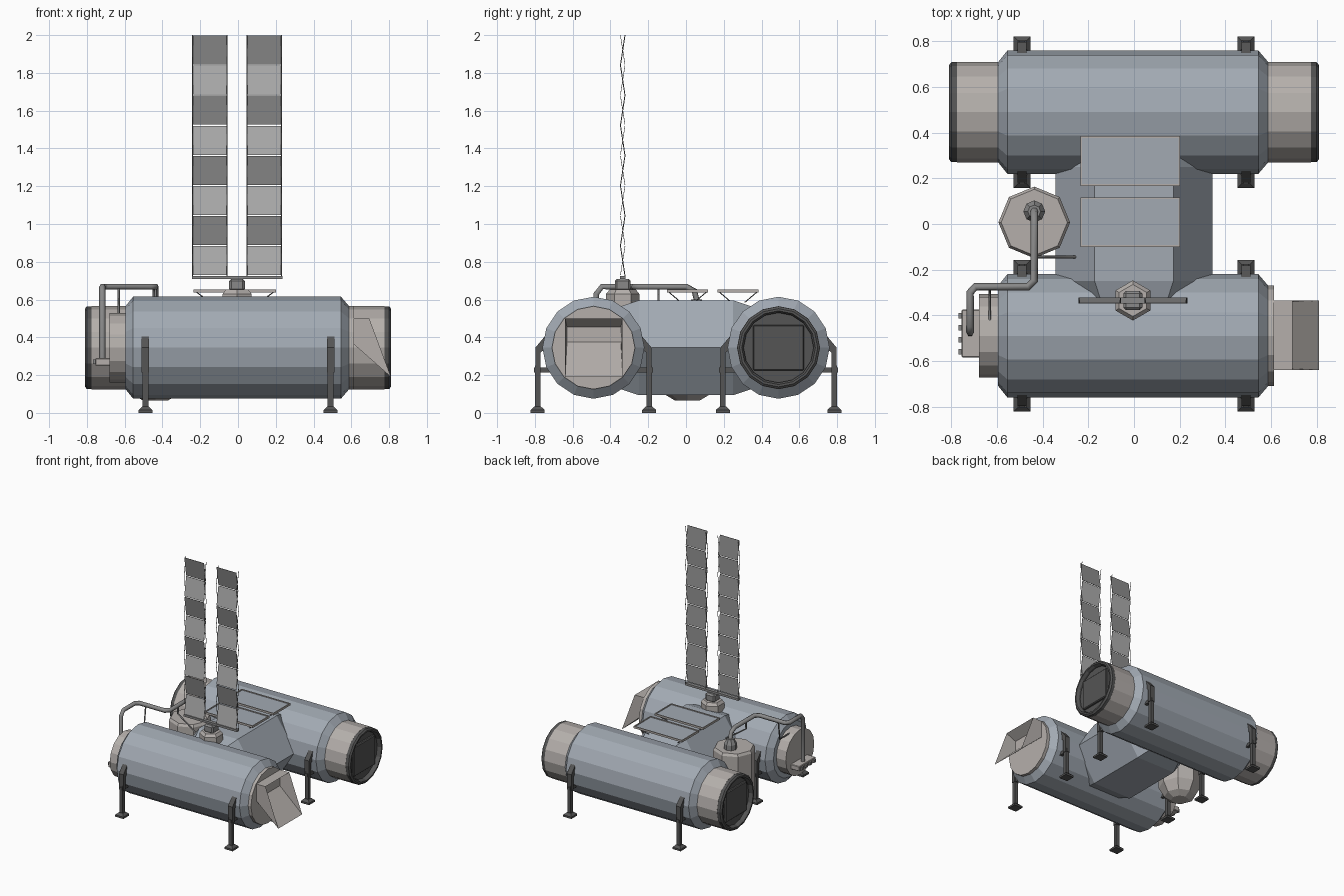
import bpy, bmesh
from math import pi, sin, cos
from mathutils import Matrix, Vector

if "Cube" in bpy.data.objects:
    bpy.data.objects.remove(bpy.data.objects["Cube"])


def material(name, c):
    m = bpy.data.materials.new(name)
    m.diffuse_color = (*c, 1)
    m.use_nodes = True
    m.node_tree.nodes["Principled BSDF"].inputs["Base Color"].default_value = m.diffuse_color
    return m


HULL = material("hull_grey", (0.36, 0.40, 0.45))
BEIGE = material("warm_grey", (0.46, 0.43, 0.41))
DARK = material("dark_grey", (0.09, 0.09, 0.09))
STEEL = material("steel", (0.25, 0.25, 0.25))
CELL_A = material("cell_light", (0.42, 0.42, 0.42))
CELL_B = material("cell_dark", (0.27, 0.27, 0.27))


def finish(name, bm, *mats, recalc=True):
    if recalc:
        bmesh.ops.recalc_face_normals(bm, faces=bm.faces)
    me = bpy.data.meshes.new(name)
    bm.to_mesh(me)
    bm.free()
    for m in mats:
        me.materials.append(m)
    ob = bpy.data.objects.new(name, me)
    bpy.context.collection.objects.link(ob)
    return ob


def loft(name, rings, mat, cap=True):
    bm = bmesh.new()
    rs = [[bm.verts.new(p) for p in r] for r in rings]
    n = len(rs[0])
    for a, b in zip(rs, rs[1:]):
        for i in range(n):
            bm.faces.new((a[i], a[(i + 1) % n], b[(i + 1) % n], b[i]))
    if cap:
        bm.faces.new(rs[0])
        bm.faces.new(rs[-1])
    return finish(name, bm, mat)


def lathe(name, profile, centre, axis, n, mat, phase=0.0, cap=True):
    """Revolve (distance along axis, radius) points."""
    rings = []
    for d, r in profile:
        ring = []
        for i in range(n):
            a = 2 * pi * i / n + phase
            u, v = r * cos(a), r * sin(a)
            p = Vector((d, u, v)) if axis == "x" else Vector((u, v, d))
            ring.append(p + Vector(centre))
        rings.append(ring)
    return loft(name, rings, mat, cap)


def box(name, lo, hi, mat, bevel=0.0):
    lo, hi = Vector(lo), Vector(hi)
    bm = bmesh.new()
    bmesh.ops.create_cube(bm, size=1, matrix=Matrix.Translation((lo + hi) / 2) @ Matrix.Diagonal((*(hi - lo), 1)))
    if bevel:
        bmesh.ops.bevel(bm, geom=bm.edges[:], offset=bevel, segments=1, affect="EDGES")
    return finish(name, bm, mat)


def prism_x(name, pts, x0, x1, mat):
    return loft(name, [[(x, y, z) for y, z in pts] for x in (x0, x1)], mat)


def pipe(name, pts, r, mat, res=1):
    cu = bpy.data.curves.new(name, "CURVE")
    cu.dimensions = "3D"
    cu.bevel_depth, cu.bevel_resolution, cu.use_fill_caps = r, res, True
    s = cu.splines.new("POLY")
    s.points.add(len(pts) - 1)
    for sp, p in zip(s.points, pts):
        sp.co = (*p, 1)
    cu.materials.append(mat)
    ob = bpy.data.objects.new(name, cu)
    bpy.context.collection.objects.link(ob)
    return ob


ZC, YC = 0.345, 0.49

# Two main pressure hulls with chamfered ends
for name, y in (("front_module", -YC), ("back_module", YC)):
    lathe(name, [(-0.595, 0.22), (-0.555, 0.27), (0.545, 0.27), (0.588, 0.22)], (0, y, ZC), "x", 16, HULL)

# Docking ports on both ends of the back module
for side, s in (("left", -1), ("right", 1)):
    c = (0, YC, ZC)
    lathe(side + "_port_neck", [(s * 0.57, 0.22), (s * 0.775, 0.22)], c, "x", 16, BEIGE)
    lathe(side + "_port_ring", [(s * 0.775, 0.219), (s * 0.8, 0.219), (s * 0.81, 0.207), (s * 0.81, 0.195),
                                (s * 0.79, 0.185), (s * 0.777, 0.185)], c, "x", 16, DARK)
    xs = sorted((s * 0.77, s * 0.795))
    box(side + "_port_hatch", (xs[0], YC - 0.135, ZC - 0.12), (xs[1], YC + 0.135, ZC + 0.12), DARK, 0.006)

# Hexagonal connecting tunnel, tapered into both hulls
hexa = [(cos(i * pi / 3), sin(i * pi / 3)) for i in range(6)]
loft("connecting_tunnel", [[(u * 0.345 * k, y, ZC + v * 0.29 * q) for u, v in hexa]
     for y, k, q in ((-0.4, 0.72, 0.8), (-0.25, 1, 1), (0.25, 1, 1), (0.4, 0.72, 0.8))], HULL)

# Left end of the front module: equipment neck and valve shelf
FC = (0, -YC, ZC)
lathe("equipment_neck", [(-0.58, 0.183), (-0.68, 0.183)], FC, "x", 16, BEIGE)
box("valve_shelf", (-0.755, -0.585, 0.25), (-0.67, -0.375, 0.29), BEIGE, 0.004)
for i in range(4):
    y = -0.56 + i * 0.053
    box("valve_stub_%d" % i, (-0.768, y - 0.012, 0.258), (-0.75, y + 0.012, 0.282), STEEL)

# Right end of the front module: flange and open hood
lathe("window_flange", [(0.58, 0.22), (0.613, 0.22)], FC, "x", 16, BEIGE)
prof = [(0.6, 0.5), (0.695, 0.5), (0.81, 0.19), (0.6, 0.375)]
bm = bmesh.new()
left, right = [[bm.verts.new((x, y, z)) for x, z in prof] for y in (-0.64, -0.335)]
bm.faces.new(left)
bm.faces.new(right)
for i in range(4):
    bm.faces.new((left[i], left[(i + 1) % 4], right[(i + 1) % 4], right[i]))
bmesh.ops.recalc_face_normals(bm, faces=bm.faces)
bm.faces.ensure_lookup_table()
glass = bm.faces[3]
bmesh.ops.inset_region(bm, faces=[glass], thickness=0.014)
mid = glass.calc_center_median()
for v in glass.verts:  # sink the opening back toward the flange
    v.co = (0.617, v.co.y, 0.455 if v.co.z > mid.z else 0.375)
finish("window_hood", bm, BEIGE, recalc=False)

# Eight landing legs: bracket, strut and foot
for x in (-0.49, 0.49):
    for m in (-1, 1):
        for d in (-1, 1):
            y0 = m * YC
            tag = "%s_%s_%s_leg" % ("left" if x < 0 else "right", "front" if m < 0 else "back",
                                    "outer" if d == m else "inner")
            pts = [(0.225, 0.42), (0.245, 0.42), (0.308, 0.345), (0.308, 0.215), (0.28, 0.215), (0.28, 0.32),
                   (0.225, 0.36)]
            prism_x(tag + "_bracket", [(y0 + d * a, z) for a, z in pts], x - 0.02, x + 0.02, DARK)
            prism_x(tag + "_brace", [(y0 + d * a, z) for a, z in ((0.23, 0.24), (0.315, 0.24), (0.315, 0.215), (0.23, 0.215))],
                    x - 0.012, x + 0.012, DARK)
            yl = y0 + d * 0.295
            box(tag + "_strut", (x - 0.015, yl - 0.014, 0.025), (x + 0.015, yl + 0.014, 0.25), DARK)
            r2 = 2 ** 0.5
            lathe(tag + "_foot", [(0, 0.037 * r2), (0.015, 0.037 * r2), (0.033, 0.018 * r2)],
                  (x, yl, 0), "z", 4, DARK, pi / 4)

# Storage tank in the left notch
TX, TY = -0.437, 0.007
lathe("tank", [(0.065, 0.065), (0.095, 0.115), (0.17, 0.157), (0.5, 0.157), (0.52, 0.145)], (TX, TY, 0), "z", 8, BEIGE)
lathe("tank_cap", [(0.51, 0.048), (0.56, 0.048), (0.6, 0.028)], (TX, 0.055, 0), "z", 8, STEEL)

# Transfer pipe from the valve shelf to the tank
pipe("transfer_pipe", [(-0.718, -0.475, 0.27), (-0.718, -0.475, 0.63), (-0.718, -0.445, 0.668), (-0.718, -0.3, 0.668),
                       (-0.695, -0.275, 0.668), (-0.465, -0.275, 0.668), (-0.437, -0.248, 0.668), (-0.437, 0.0, 0.668),
                       (-0.437, 0.045, 0.645), (-0.437, 0.06, 0.58)], 0.017, STEEL)
pipe("neck_pipe_support", [(-0.632, -0.44, 0.51), (-0.632, -0.3, 0.51), (-0.632, -0.28, 0.665)], 0.006, STEEL)
pipe("tunnel_pipe_support", [(-0.25, -0.145, 0.47), (-0.437, -0.145, 0.6), (-0.437, -0.145, 0.665)], 0.006, STEEL)

# Two flat roof panels on splayed struts
for name, y0, y1 in (("front_roof_panel", -0.1, 0.117), ("back_roof_panel", 0.167, 0.385)):
    x0, x1, ym = -0.235, 0.202, (y0 + y1) / 2
    box(name, (x0 + 0.006, y0 + 0.006, 0.642), (x1 - 0.006, y1 - 0.006, 0.648), HULL)
    for e, (a, b) in enumerate((((x0, y0), (x1, y0 + 0.008)), ((x0, y1 - 0.008), (x1, y1)),
                                ((x0, y0), (x0 + 0.008, y1)), ((x1 - 0.008, y0), (x1, y1)))):
        box("%s_rim_%d" % (name, e), (*a, 0.638), (*b, 0.654), BEIGE)
    for i, sx in enumerate((-1, 1)):
        for j, sy in enumerate((-1, 1)):
            pipe("%s_strut_%d%d" % (name, i, j), [(-0.016 + sx * 0.13, ym + sy * 0.035, 0.585),
                 (-0.016 + sx * 0.205, ym + sy * 0.1, 0.64)], 0.003, STEEL, 0)

# Solar array mount
SY = -0.335
lathe("array_base", [(0.56, 0.088), (0.63, 0.088), (0.652, 0.07)], (-0.005, SY, 0), "z", 6, BEIGE, pi / 2)
box("array_post", (-0.047, SY - 0.042, 0.645), (0.037, SY + 0.042, 0.71), STEEL, 0.012)
box("array_crossbar", (-0.243, SY - 0.014, 0.708), (0.235, SY + 0.014, 0.725), STEEL)

# Two folded solar blankets with zigzag edge rods in opposite phase
N, Z0, Z1, A = 8, 0.725, 2.0, 0.012
zs = [Z0 + (Z1 - Z0) * i / N for i in range(N + 1)]
for name, x0, x1 in (("left_solar_blanket", -0.238, -0.062), ("right_solar_blanket", 0.051, 0.228)):
    bm = bmesh.new()
    for i in range(N):
        s = A if i % 2 else -A
        q = [(x0, SY + s, zs[i] + 0.004), (x1, SY + s, zs[i] + 0.004),
             (x1, SY - s, zs[i + 1] - 0.002), (x0, SY - s, zs[i + 1] - 0.002)]
        t = Vector((0, 0.0015, 0))
        f = [bm.verts.new(Vector(p) - t) for p in q]
        b = [bm.verts.new(Vector(p) + t) for p in q]
        faces = [bm.faces.new(f), bm.faces.new(b)]
        faces += [bm.faces.new((f[k], f[(k + 1) % 4], b[(k + 1) % 4], b[k])) for k in range(4)]
        for fc in faces:
            fc.material_index = i % 2
    finish(name, bm, CELL_A, CELL_B)
    for side, x in (("outer" if x0 < 0 else "inner", x0 - 0.003), ("inner" if x0 < 0 else "outer", x1 + 0.003)):
        pipe("%s_%s_rod" % (name, side), [(x, SY + (A if i % 2 == 0 else -A), z) for i, z in enumerate(zs)],
             0.0025, STEEL, 0)
